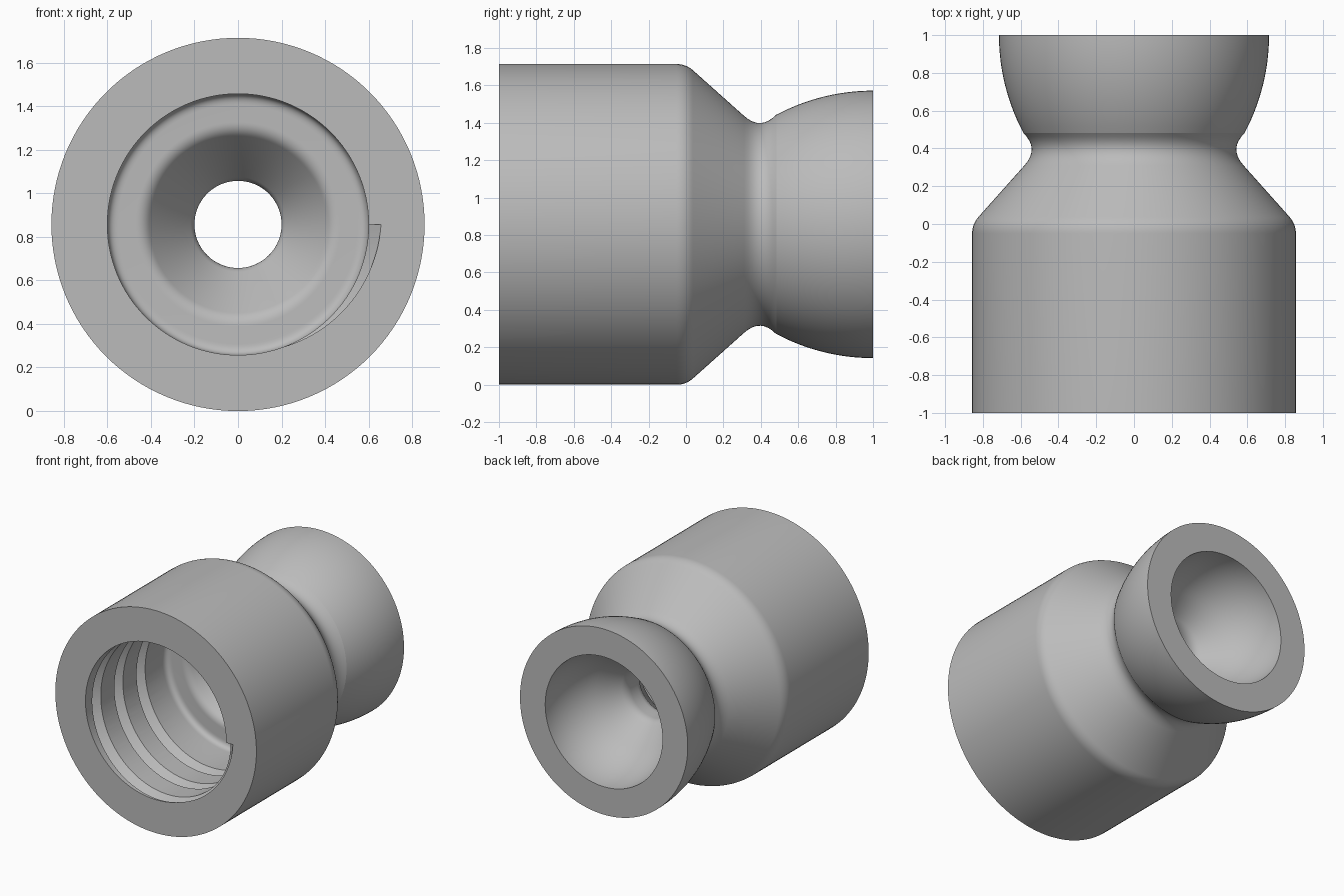
import bpy, bmesh, math
from mathutils import Vector

SEGMENTS = 128
AXIS_Z = 0.857

cube = bpy.data.objects.get("Cube")
if cube:
    bpy.data.objects.remove(cube, do_unlink=True)

grey = bpy.data.materials.new("plain grey")
grey.use_nodes = True
colour = (0.5, 0.5, 0.5, 1)
grey.diffuse_color = colour
grey.node_tree.nodes["Principled BSDF"].inputs["Base Color"].default_value = colour


def rounded(corners):
    """Turn (y, radius, fillet) corners into a closed outline with soft corners."""
    outline = []
    for i, (y, r, fillet) in enumerate(corners):
        p = Vector((y, r))
        if not fillet:
            outline.append(p)
            continue
        a = p + (Vector(corners[i - 1][:2]) - p).normalized() * fillet
        b = p + (Vector(corners[(i + 1) % len(corners)][:2]) - p).normalized() * fillet
        for k in range(9):
            t = k / 8
            outline.append(a * (1 - t) ** 2 + p * 2 * t * (1 - t) + b * t ** 2)
    return outline


def bulge(start_y, end_r, radius, steps=14):
    """Arc that is level at the back face and drops towards the neck."""
    points = []
    for k in range(steps + 1):
        y = start_y + (1 - start_y) * k / steps
        points.append((y, end_r - radius + math.sqrt(radius ** 2 - (1 - y) ** 2), 0))
    return points


def sweep(name, rings, closed):
    """Skin a list of point rings into a solid mesh object."""
    bm = bmesh.new()
    loops = [[bm.verts.new(p) for p in ring] for ring in rings]
    n = len(loops[0])
    for i in range(len(loops) if closed else len(loops) - 1):
        a, b = loops[i], loops[(i + 1) % len(loops)]
        for j in range(n):
            k = (j + 1) % n
            bm.faces.new((a[j], a[k], b[k], b[j]))
    if not closed:
        bm.faces.new(loops[0])
        bm.faces.new(loops[-1])
    bmesh.ops.recalc_face_normals(bm, faces=bm.faces)
    mesh = bpy.data.meshes.new(name)
    bm.to_mesh(mesh)
    bm.free()
    mesh.materials.append(grey)
    obj = bpy.data.objects.new(name, mesh)
    bpy.context.collection.objects.link(obj)
    return obj


def around(y, r, angle):
    return (r * math.cos(angle), y, AXIS_Z + r * math.sin(angle))


# Turned body: barrel, shoulder, neck, ball end, then the bore back to the front
outer = [(-1, 0.857, 0), (0, 0.857, 0.05), (0.4, 0.5, 0.12)] + bulge(0.48, 0.715, 1.1)
bowl = list(reversed(bulge(0.6, 0.5, 0.6)))
bore = [(0.43, 0.2, 0.04), (0.28, 0.2, 0.03), (-0.02, 0.43, 0.04),
        (-0.02, 0.6, 0.05), (-1, 0.6, 0)]
profile = rounded(outer + bowl + bore)
body = sweep("threaded_ball_socket",
             [[around(p.x, p.y, math.tau * s / SEGMENTS) for p in profile]
              for s in range(SEGMENTS)], True)

# Helical groove cut into the bore
PITCH, TURNS, HALF, ROOT = 0.27, 3, 0.052, 0.657
rings = []
for s in range(TURNS * SEGMENTS + 1):
    angle = -math.tau * s / SEGMENTS
    y = -1 + PITCH * s / SEGMENTS
    # flanks continue a little inside the bore wall for a clean cut
    rings.append([around(y - HALF * 1.25, 0.586, angle),
                  around(y, ROOT, angle),
                  around(y + HALF * 1.25, 0.586, angle)])
cutter = sweep("thread_cutter", rings, False)
cutter.hide_render = True

cut = body.modifiers.new("thread", 'BOOLEAN')
cut.operation = 'DIFFERENCE'
cut.solver = 'EXACT'
cut.object = cutter
bpy.ops.object.select_all(action='DESELECT')
body.select_set(True)
bpy.context.view_layer.objects.active = body
bpy.ops.object.modifier_apply(modifier=cut.name)
bpy.data.objects.remove(cutter, do_unlink=True)
bpy.ops.object.shade_smooth_by_angle(angle=math.radians(30))
